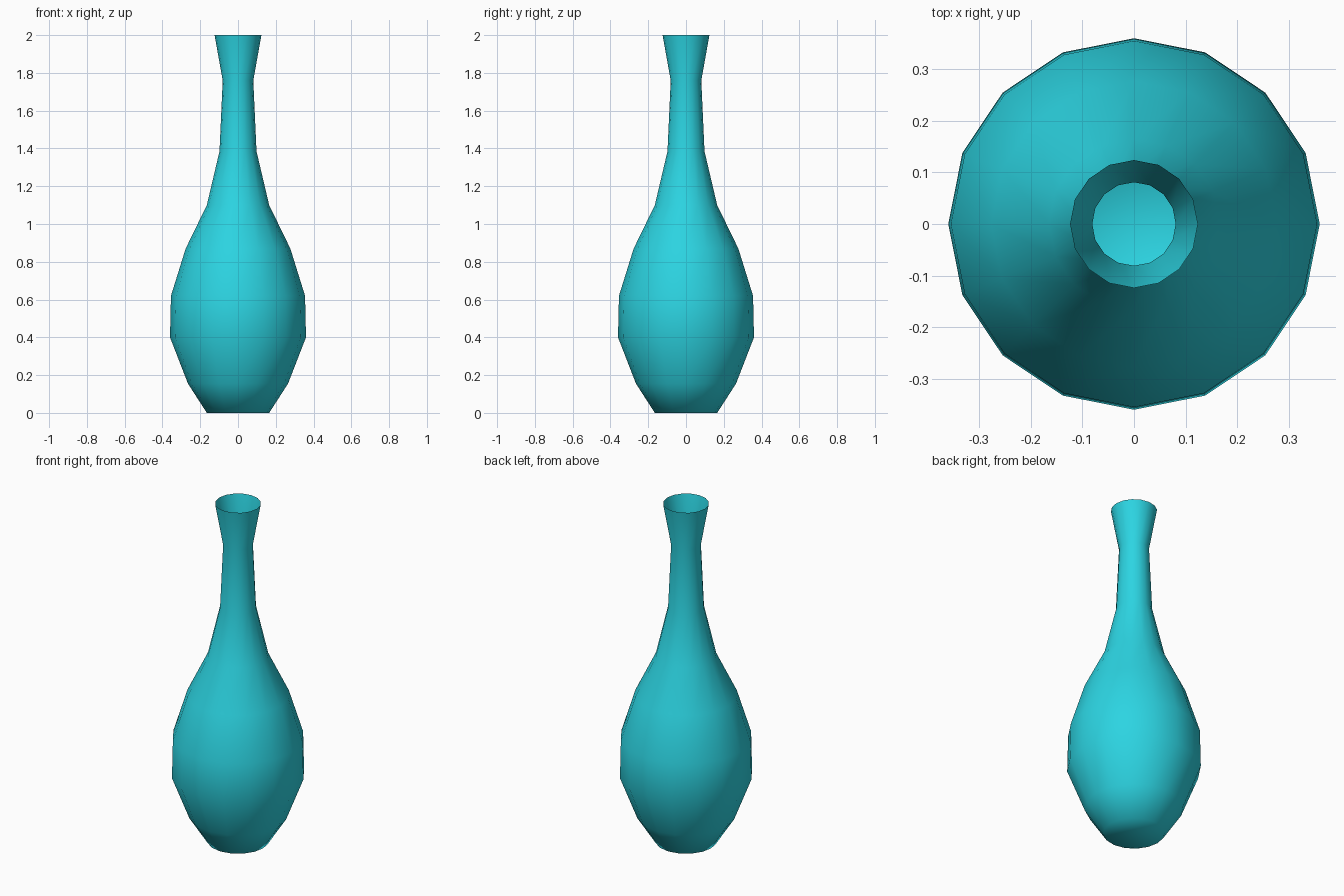
import bpy, bmesh
from math import cos, sin, tau

if "Cube" in bpy.data.objects:
    bpy.data.objects.remove(bpy.data.objects["Cube"])

SIDES = 16
# Vase profile from foot to rim: (radius, height)
PROFILE = [(0.165, 0.0), (0.265, 0.155), (0.36, 0.40), (0.355, 0.62), (0.277, 0.87),
           (0.165, 1.10), (0.098, 1.385), (0.081, 1.76), (0.124, 2.0)]

# Revolve the profile into an open, thin-walled vase with a closed base
bm = bmesh.new()
rings = [[bm.verts.new((r * cos(tau * i / SIDES), r * sin(tau * i / SIDES), z))
          for i in range(SIDES)] for r, z in PROFILE]
for low, high in zip(rings, rings[1:]):
    for i in range(SIDES):
        j = (i + 1) % SIDES
        bm.faces.new((low[i], low[j], high[j], high[i]))
bm.faces.new(rings[0][::-1])
for f in bm.faces:
    f.smooth = True

mesh = bpy.data.meshes.new("vase")
bm.to_mesh(mesh)
bm.free()
vase = bpy.data.objects.new("vase", mesh)
bpy.context.collection.objects.link(vase)

# Turquoise glaze
glaze = bpy.data.materials.new("turquoise_glaze")
glaze.diffuse_color = (0.025, 0.66, 0.76, 1.0)
glaze.use_nodes = True
glaze.node_tree.nodes["Principled BSDF"].inputs["Base Color"].default_value = glaze.diffuse_color
mesh.materials.append(glaze)
